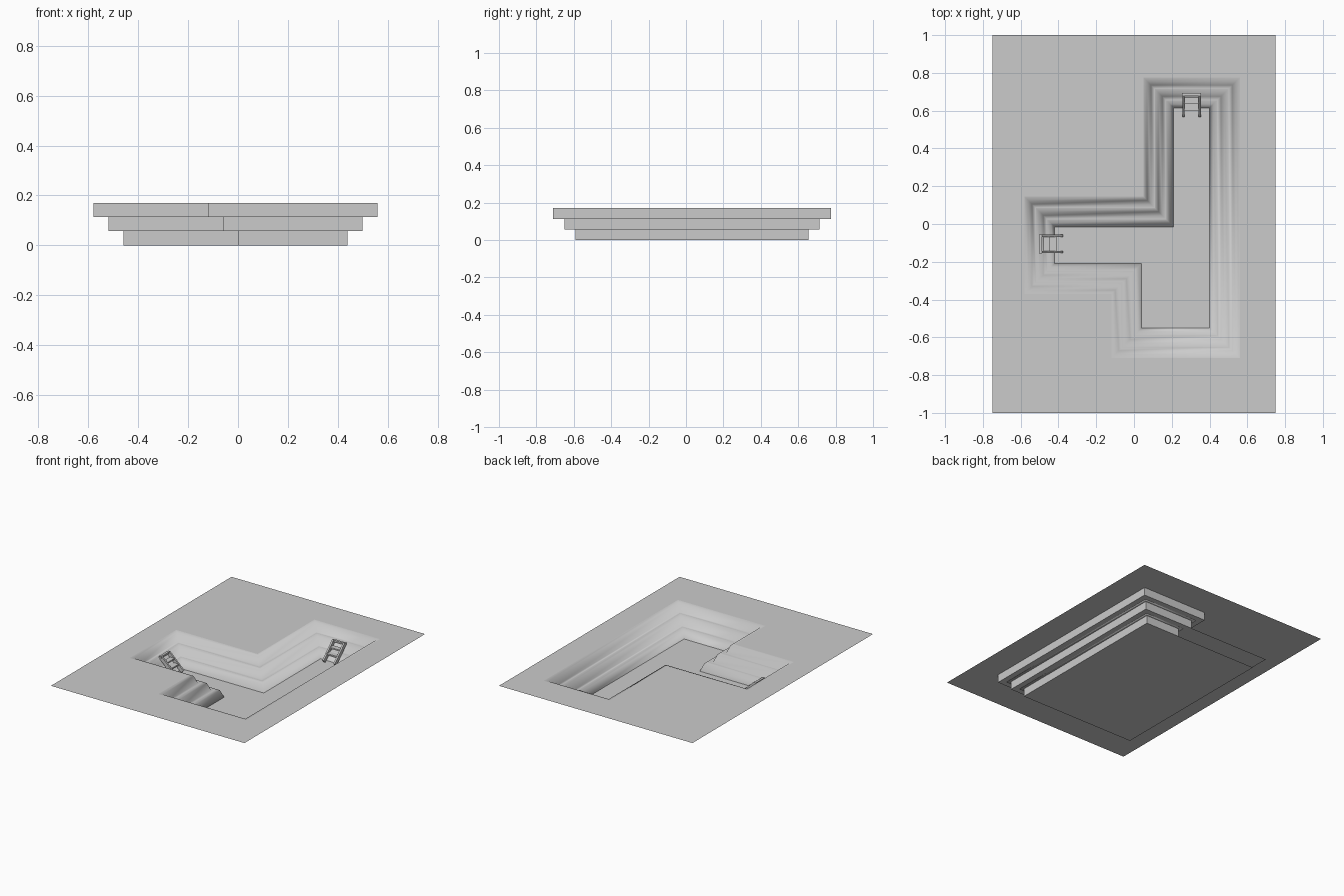
import bpy
import bmesh
import math
from mathutils import Vector, Matrix

cube = bpy.data.objects.get("Cube")
if cube:
    bpy.data.objects.remove(cube, do_unlink=True)

stone = bpy.data.materials.new("plain_grey")
stone.use_nodes = True
GREY = (0.6, 0.6, 0.6, 1)
stone.diffuse_color = GREY
stone.node_tree.nodes["Principled BSDF"].inputs["Base Color"].default_value = GREY

TOP = 0.17
RISE = TOP / 3
STEP = 0.06      # inset from one tier to the next
LIP = 0.02

# Outline of the pit opening, counter-clockwise
OUTLINE = [Vector(p) for p in (
    (0.54, -0.69), (0.54, 0.755), (0.07, 0.755), (0.07, 0.125),
    (-0.56, 0.125), (-0.56, -0.35), (-0.10, -0.35), (-0.10, -0.69))]


def inset(d):
    """Right-angled outline moved inwards by d."""
    result = []
    for i, p in enumerate(OUTLINE):
        before = (p - OUTLINE[i - 1]).normalized()
        after = (OUTLINE[(i + 1) % len(OUTLINE)] - p).normalized()
        result.append(p + d * Vector((-before.y - after.y, before.x + after.x)))
    return result


def bounds(points):
    xs = [p.x for p in points]
    ys = [p.y for p in points]
    return [Vector(c) for c in ((min(xs), min(ys)), (max(xs), min(ys)),
                                (max(xs), max(ys)), (min(xs), max(ys)))]


def finish(bm, name, smooth=False):
    mesh = bpy.data.meshes.new(name)
    for f in bm.faces:
        f.smooth = smooth
    bm.to_mesh(mesh)
    bm.free()
    mesh.materials.append(stone)
    obj = bpy.data.objects.new(name, mesh)
    bpy.context.collection.objects.link(obj)
    return obj


def sweep(name, profile, flip=False, smooth=False):
    """Carry an (inset, height) profile round the pit outline."""
    bm = bmesh.new()
    rings = [[bm.verts.new((p.x, p.y, z)) for p in inset(d)] for d, z in profile]
    for a, b in zip(rings, rings[1:]):
        for i in range(len(a)):
            j = (i + 1) % len(a)
            quad = (a[i], a[j], b[j], b[i])
            bm.faces.new(quad[::-1] if flip else quad)
    return finish(bm, name, smooth)


def plate(name, border, z, hole=None):
    """Flat sheet, with an optional hole."""
    bm = bmesh.new()
    for loop in filter(None, (border, hole)):
        vs = [bm.verts.new((p.x, p.y, z)) for p in loop]
        for i, v in enumerate(vs):
            bm.edges.new((vs[i - 1], v))
    bmesh.ops.triangle_fill(bm, use_beauty=True, edges=bm.edges[:], normal=(0, 0, 1))
    for f in bm.faces:
        if f.normal.z < 0:
            f.normal_flip()
    return finish(bm, name)


# Ground sheet, middle shelf and pit floor
ground = [Vector((x, y)) for x, y in ((-0.75, -1), (0.75, -1), (0.75, 1), (-0.75, 1))]
plate("ground", ground, TOP, inset(-LIP))
plate("middle_shelf", bounds(inset(STEP - LIP)), RISE, inset(STEP + LIP))
plate("pit_floor", bounds(inset(2 * STEP - LIP)), 0)

# Three stepped tiers, each with a soft lip, a leaning riser and a tread
for n, label in enumerate(("upper", "middle", "lower")):
    d, top = n * STEP, TOP - n * RISE
    low = top - RISE
    inner = [(d - LIP, top), (d, top - 0.005), (d + LIP, low)]
    outer = [(d - LIP, top), (d - LIP, low)]
    if n < 2:
        inner.append((d + 2 * LIP, low))
    if n == 0:
        outer.append((d + LIP, low))
    sweep(label + "_step", inner, smooth=True)
    sweep(label + "_step_back", outer, flip=True)


def ladder(name, location, turn):
    """Short sloping ladder: foot at the origin, rising towards +y."""
    bm = bmesh.new()

    def box(size, centre, tilt=0):
        m = (Matrix.Translation(centre) @ Matrix.Rotation(tilt, 4, 'X')
             @ Matrix.Diagonal((*size, 1)))
        bmesh.ops.create_cube(bm, size=1, matrix=m)

    run, rise = 0.11, 0.105
    slope = math.atan2(rise, run)
    for side in (-1, 1):
        box((0.012, math.hypot(run, rise), 0.026),
            (side * 0.043, run / 2, rise / 2 + 0.005), slope)
    for t in (0.4, 0.7):
        box((0.08, 0.035, 0.01), (0, t * run, t * rise + 0.005))
    box((0.10, 0.016, 0.012), (0, run, rise + 0.006))
    obj = finish(bm, name)
    obj.location = location
    obj.rotation_euler.z = turn
    return obj


ladder("back_ladder", (0.305, 0.575, 0.005), 0)
ladder("side_ladder", (-0.385, -0.105, 0.005), math.pi / 2)
